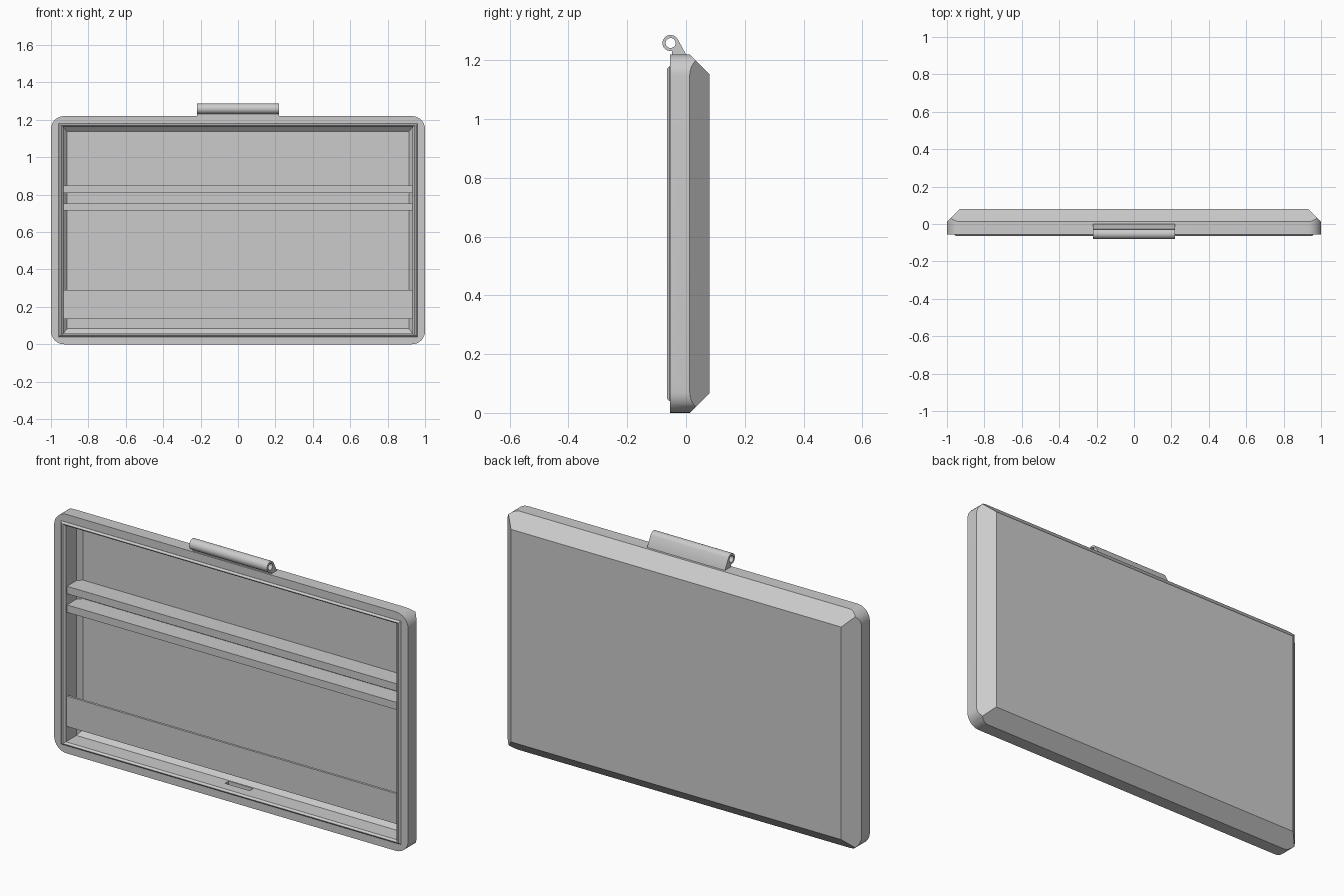
import bpy, bmesh, math

old = bpy.data.objects.get("Cube")
if old:
    bpy.data.objects.remove(old)

grey = bpy.data.materials.new("plain_grey")
grey.use_nodes = True
grey.diffuse_color = (0.6, 0.6, 0.6, 1)
grey.node_tree.nodes["Principled BSDF"].inputs["Base Color"].default_value = (0.6, 0.6, 0.6, 1)

HEIGHT = 1.22
MID = HEIGHT / 2


def rect(inset_x, inset_z, y):
    """Rectangle inset from the outer case edge, at depth y."""
    a, b = 1 - inset_x, MID - inset_z
    return [(sx * a, y, MID + sz * b) for sx, sz in ((-1, -1), (1, -1), (1, 1), (-1, 1))]


def rounded(radius, y, steps=8):
    """Outer case outline with round corners, at depth y."""
    pts = []
    for k, (sx, sz) in enumerate(((1, 1), (-1, 1), (-1, -1), (1, -1))):
        for i in range(steps + 1):
            a = math.pi / 2 * (k + i / steps)
            pts.append((sx * (1 - radius) + radius * math.cos(a), y,
                        MID + sz * (MID - radius) + radius * math.sin(a)))
    return pts


def loft(name, loops, ring=False):
    """Skin equal loops; cap both ends, or join last to first for a ring."""
    bm = bmesh.new()
    rows = [[bm.verts.new(p) for p in loop] for loop in loops]
    pairs = list(zip(rows, rows[1:])) + ([(rows[-1], rows[0])] if ring else [])
    for a, b in pairs:
        for i in range(len(a)):
            j = (i + 1) % len(a)
            bm.faces.new((a[i], a[j], b[j], b[i]))
    if not ring:
        bm.faces.new(rows[0])
        bm.faces.new(rows[-1])
    bmesh.ops.recalc_face_normals(bm, faces=bm.faces)
    mesh = bpy.data.meshes.new(name)
    bm.to_mesh(mesh)
    bm.free()
    obj = bpy.data.objects.new(name, mesh)
    bpy.context.collection.objects.link(obj)
    mesh.materials.append(grey)
    return obj


def box(name, x, y, z):
    return loft(name, [[(x[0], d, z[0]), (x[1], d, z[0]), (x[1], d, z[1]), (x[0], d, z[1])] for d in y])


def select(obj):
    bpy.ops.object.select_all(action='DESELECT')
    obj.select_set(True)
    bpy.context.view_layer.objects.active = obj


def boolean(obj, cutter, operation):
    mod = obj.modifiers.new("cut", 'BOOLEAN')
    mod.operation, mod.object, mod.solver = operation, cutter, 'EXACT'
    cutter.hide_render = True
    select(obj)
    bpy.ops.object.modifier_apply(modifier=mod.name)
    bpy.data.objects.remove(cutter)


# Case shell: chamfered block trimmed to round corners, then hollowed
shell = loft("case_shell", [rect(0, 0, -0.055), rect(0, 0, 0.0125), rect(0.0675, 0.0675, 0.08)])
boolean(shell, loft("corner_trim", [rounded(0.07, -0.055), rounded(0.07, 0.1)]), 'INTERSECT')
boolean(shell, loft("cavity", [rect(0.066, 0.058, -0.1), rect(0.066, 0.058, 0.03),
                               rect(0.087, 0.083, 0.053)]), 'DIFFERENCE')
boolean(shell, box("catch_slot", (-0.07, 0.07), (-0.005, 0.025), (0.04, 0.1)), 'DIFFERENCE')

# Raised sealing lip around the opening
loft("sealing_lip", [rect(0.04, 0.04, -0.05), rect(0.04, 0.04, -0.056), rect(0.048, 0.048, -0.065),
                     rect(0.056, 0.05, -0.065), rect(0.066, 0.058, -0.055), rect(0.066, 0.058, -0.05)], ring=True)

# Interior shelves and pocket panel
for name, low in (("upper_shelf", 0.81), ("lower_shelf", 0.715)):
    box(name, (-0.936, 0.936), (-0.045, 0.055), (low, low + 0.038))
box("pocket_panel", (-0.936, 0.936), (-0.05, -0.038), (0.135, 0.29))

# Hinge barrel and its wedge-shaped bracket
HALF = 0.22


def circle(radius, x, n=32):
    return [(x, -0.0525 + radius * math.cos(2 * math.pi * i / n),
             1.259 + radius * math.sin(2 * math.pi * i / n)) for i in range(n)]


loft("hinge_barrel", [circle(0.0275, -HALF), circle(0.0275, HALF),
                      circle(0.017, HALF), circle(0.017, -HALF)], ring=True)
wedge = [(-0.028, 1.272), (0, HEIGHT), (0, 1.215), (-0.047, 1.215), (-0.047, 1.234), (-0.031, 1.25)]
loft("hinge_bracket", [[(x, y, z) for y, z in wedge] for x in (-HALF, HALF)])

for obj in bpy.context.collection.objects:
    if obj.type == 'MESH' and grey.name in obj.data.materials:
        select(obj)
        bpy.ops.object.shade_smooth_by_angle(angle=math.radians(30))
